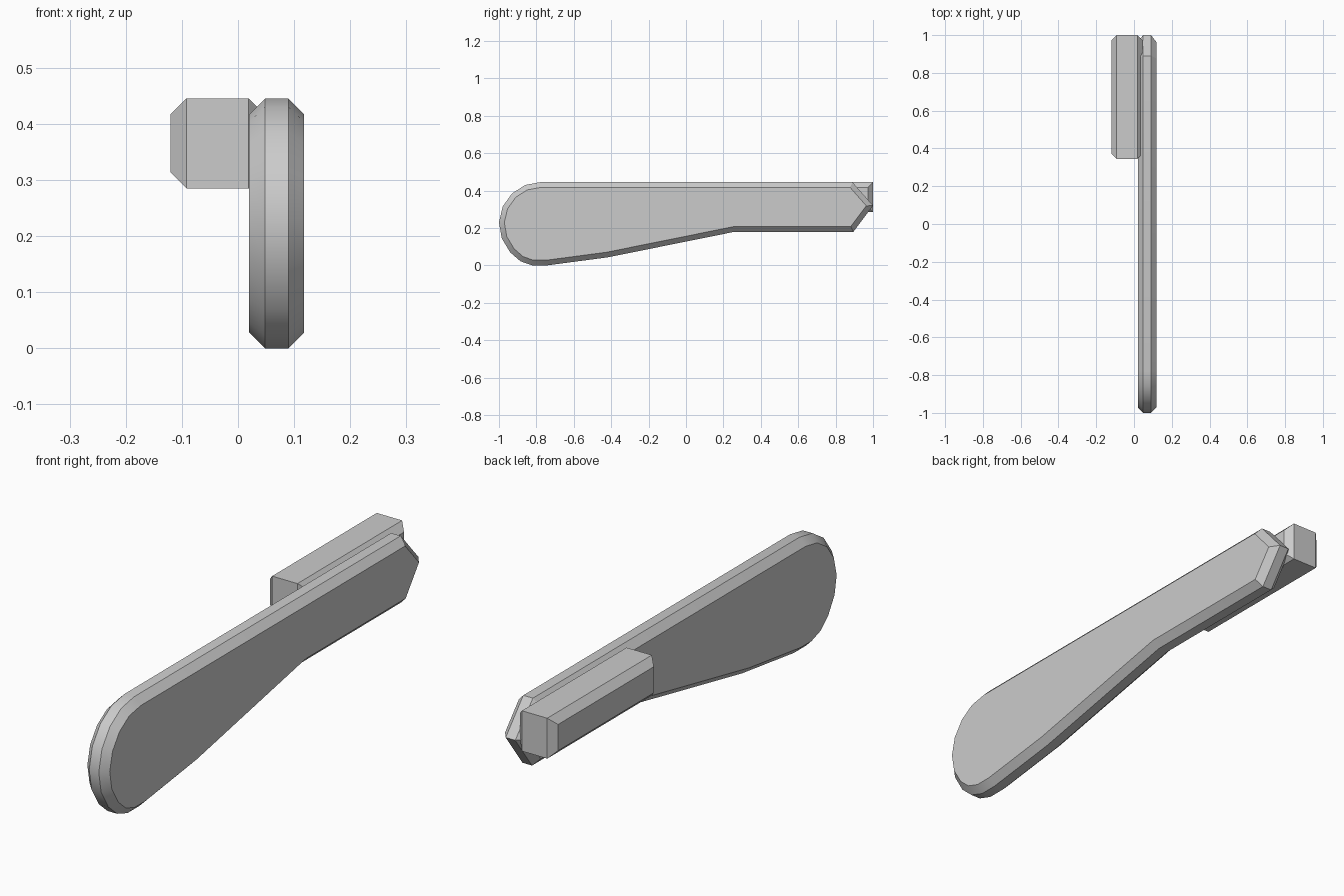
import bpy
import bmesh
import math
from mathutils import Vector

default_cube = bpy.data.objects.get("Cube")
if default_cube:
    bpy.data.objects.remove(default_cube, do_unlink=True)

CHAMFER = 0.028

# Single grey finish
grey = bpy.data.materials.new("plain grey")
grey.use_nodes = True
colour = (0.6, 0.6, 0.6, 1)
grey.diffuse_color = colour
grey.node_tree.nodes["Principled BSDF"].inputs["Base Color"].default_value = colour


def inset(outline, distance):
    """Mitred inward offset of a counter-clockwise outline."""
    result = []
    for i, point in enumerate(outline):
        before = (point - outline[i - 1]).normalized()
        after = (outline[(i + 1) % len(outline)] - point).normalized()
        n1 = Vector((-before.y, before.x))
        n2 = Vector((-after.y, after.x))
        result.append(point + (n1 + n2) * distance / (1 + n1.dot(n2)))
    return result


def chamfered_slab(name, outline, x_min, x_max):
    """Extrude a side outline along x with chamfered rims on both faces."""
    outline = [Vector(p) for p in outline]
    small = inset(outline, CHAMFER)
    layers = [(x_min, small), (x_min + CHAMFER, outline),
              (x_max - CHAMFER, outline), (x_max, small)]
    bm = bmesh.new()
    rings = [[bm.verts.new((x, p.x, p.y)) for p in shape] for x, shape in layers]
    count = len(outline)
    for low, high in zip(rings, rings[1:]):
        for i in range(count):
            j = (i + 1) % count
            bm.faces.new((low[i], low[j], high[j], high[i]))
    bm.faces.new(rings[0])
    bm.faces.new(rings[-1])
    bmesh.ops.recalc_face_normals(bm, faces=bm.faces)
    mesh = bpy.data.meshes.new(name)
    bm.to_mesh(mesh)
    bm.free()
    mesh.materials.append(grey)
    obj = bpy.data.objects.new(name, mesh)
    bpy.context.collection.objects.link(obj)
    bpy.ops.object.select_all(action="DESELECT")
    obj.select_set(True)
    bpy.context.view_layer.objects.active = obj
    bpy.ops.object.shade_smooth_by_angle(angle=math.radians(30))
    return obj


# Paddle-shaped blade: rounded wide end, tapered neck, pointed tip
blade_outline = [
    (-0.78, 0.445), (-0.86, 0.43), (-0.93, 0.385), (-0.98, 0.315),
    (-1.0, 0.23), (-0.985, 0.145), (-0.94, 0.07), (-0.885, 0.022),
    (-0.82, 0.0), (-0.745, 0.0), (-0.42, 0.043), (0.26, 0.18),
    (0.895, 0.18), (1.0, 0.32), (0.89, 0.445),
]
chamfered_slab("blade", blade_outline, 0.02, 0.118)

# Mounting block on the inner side of the neck
block_outline = [(0.345, 0.285), (1.0, 0.285), (1.0, 0.445), (0.345, 0.445)]
chamfered_slab("mounting_block", block_outline, -0.12, 0.047)
